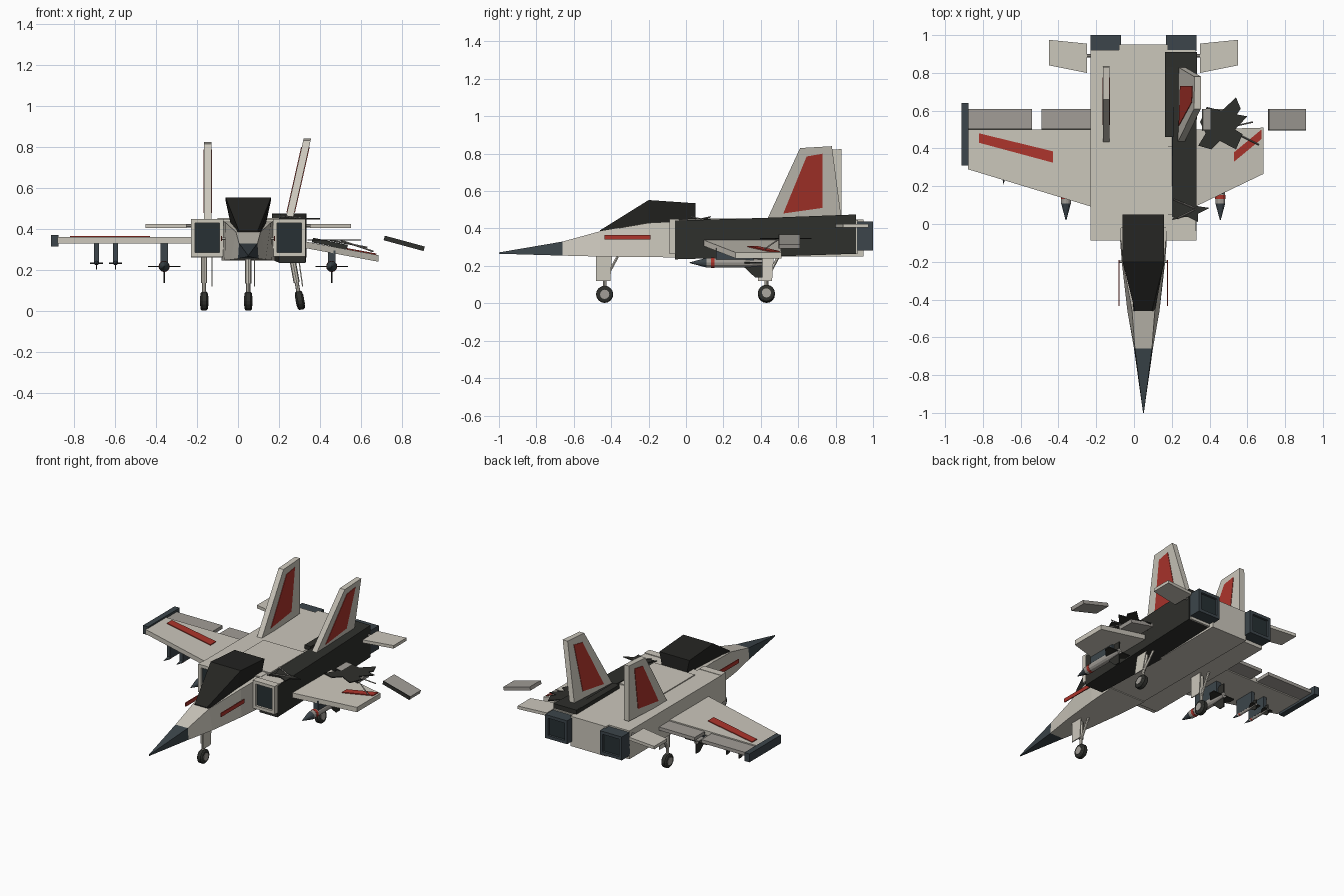
import bpy, bmesh
from math import radians, cos, sin, tau
from mathutils import Vector, Matrix

if "Cube" in bpy.data.objects:
    bpy.data.objects.remove(bpy.data.objects["Cube"])


def mat(name, r, g, b):
    m = bpy.data.materials.new(name)
    m.diffuse_color = (r, g, b, 1)
    m.use_nodes = True
    m.node_tree.nodes["Principled BSDF"].inputs["Base Color"].default_value = m.diffuse_color
    return m


CREAM = mat("cream", .60, .57, .50)
GREY = mat("flap_grey", .36, .34, .31)
DARK = mat("char", .028, .029, .025)
BLACK = mat("glass", .018, .018, .016)
SLATE = mat("slate", .045, .060, .070)
DEEP = mat("duct", .020, .030, .034)
RED = mat("red", .42, .035, .025)


def build(name, verts, faces, m):
    me = bpy.data.meshes.new(name)
    bm = bmesh.new()
    vs = [bm.verts.new(v) for v in verts]
    for f in faces:
        bm.faces.new([vs[i] for i in f])
    bmesh.ops.remove_doubles(bm, verts=bm.verts, dist=1e-5)
    bmesh.ops.recalc_face_normals(bm, faces=bm.faces)
    bm.to_mesh(me)
    bm.free()
    me.materials.append(m)
    ob = bpy.data.objects.new(name, me)
    bpy.context.collection.objects.link(ob)
    return ob


def bridge(name, rings, m):
    """Skin a list of equal-length rings and cap both ends."""
    n = len(rings[0])
    faces = [tuple(range(n)), tuple(range((len(rings) - 1) * n, len(rings) * n))]
    for k in range(len(rings) - 1):
        for i in range(n):
            j = (i + 1) % n
            faces.append((k * n + i, k * n + j, k * n + n + j, k * n + n + i))
    return build(name, [v for r in rings for v in r], faces, m)


def slab(name, pts, offset, m):
    """Planar polygon thickened by an offset vector."""
    o = Vector(offset)
    return bridge(name, [[Vector(p) for p in pts], [Vector(p) + o for p in pts]], m)


def loft(name, secs, m):
    """Trapezoid sections (y, bottom half width, top half width, z0, z1) about x = 0.05."""
    return bridge(name, [[(.05 - b, y, z0), (.05 + b, y, z0), (.05 + t, y, z1), (.05 - t, y, z1)]
                         for y, b, t, z0, z1 in secs], m)


def box(name, x0, x1, y0, y1, z0, z1, m):
    return slab(name, [(x0, y0, z0), (x1, y0, z0), (x1, y1, z0), (x0, y1, z0)], (0, 0, z1 - z0), m)


def lathe(name, a, axis, prof, n, m):
    """Round part: profile of (distance along axis, radius) from point a."""
    q = Vector(axis).to_track_quat('Z', 'Y')
    rings = [[Vector(a) + q @ Vector((r * cos(tau * i / n), r * sin(tau * i / n), d))
              for i in range(n)] for d, r in prof]
    return bridge(name, rings, m)


def rod(name, a, b, r, m, n=8):
    d = Vector(b) - Vector(a)
    return lathe(name, a, d, [(0, r), (d.length, r)], n, m)


def duct(name, x, y, z, w, h, depth, m, facing):
    """Square frame with a recessed dark panel at its open end."""
    t = .02
    def ring(yy, k):
        return [(x + sx * (w / 2 - k), yy, z + sz * (h / 2 - k))
                for sx, sz in ((-1, -1), (1, -1), (1, 1), (-1, 1))]
    back = y - facing * depth
    bridge(name, [ring(back, 0), ring(y, 0), ring(y, t), ring(y - facing * .02, t)], m)
    bridge(name + "_opening", [ring(y - facing * .02, t), ring(y - facing * .015, t)], DEEP)


# Fuselage
loft("nose_cone", [(-1, .002, .002, .265, .272), (-.66, .05, .045, .255, .33)], SLATE)
loft("forward_fuselage", [(-.66, .05, .045, .255, .33), (-.46, .085, .06, .25, .385),
                          (-.2, .115, .11, .247, .43), (0, .13, .125, .245, .44)], CREAM)
box("centre_body", -.08, .18, -.02, .95, .25, .447, CREAM)
box("dorsal_panel", -.10, .20, .05, .41, .40, .453, CREAM)
loft("canopy", [(-.46, .06, .045, .38, .39), (-.2, .085, .11, .42, .552), (.05, .085, .11, .42, .535)], BLACK)
for x in (-.08, .178):
    box("nose_stripe", x - .003, x + .003, -.435, -.19, .34, .365, RED)
    rod("stripe_mount", (x, -.2, .352), (.05, -.2, .352), .006, CREAM, 4)

# Nacelles, intakes, exhausts
box("left_nacelle", -.23, -.07, -.06, .92, .26, .447, CREAM)
box("right_nacelle", .17, .325, -.05, .92, .265, .445, CREAM)
for x in (-.15, .25):
    duct("intake", x, -.088, .357, .16, .185, .05, CREAM, -1)
    duct("exhaust", x, 1.0, .36, .16, .155, .085, SLATE, 1)
# scorched skin, pitched slightly nose-down
bridge("burnt_nacelle", [[(.20, -.06, .235), (.33, -.06, .235), (.33, -.06, .442), (.20, -.06, .442)],
                         [(.165, .46, .25), (.332, .46, .25), (.332, .46, .458), (.205, .46, .458)],
                         [(.165, .91, .265), (.333, .91, .265), (.333, .91, .475), (.165, .91, .475)]], DARK)
box("burnt_top_panel", .165, .21, .46, .91, .43, .472, DARK)

# Left wing
slab("left_wing", [(-.22, .09, .33), (-.22, .5, .33), (-.88, .5, .33), (-.88, .29, .33)], (0, 0, .03), CREAM)
slab("left_wing_stripe", [(-.82, .48, .36), (-.82, .43, .36), (-.43, .325, .36), (-.43, .385, .36)],
     (0, 0, .005), RED)
for x0, x1 in ((-.88, -.54), (-.49, -.23)):
    box("left_flap", x0, x1, .505, .61, .333, .355, GREY)
    box("flap_hinge", x0, x1, .495, .51, .34, .35, DARK)
box("wingtip_rail", -.912, -.875, .31, .64, .315, .37, SLATE)

# Broken right wing, drooping
slab("right_wing", [(.32, .09, .308), (.32, .5, .308), (.685, .51, .24), (.685, .265, .24)], (0, 0, .032), CREAM)
def wing_z(x):
    return .34 - (x - .32) * .186
slab("right_wing_stripe", [(x, y, wing_z(x)) for x, y in ((.53, .38), (.675, .50), (.675, .45), (.53, .33))],
     (0, 0, .006), RED)
for x0, x1, z0, z1 in ((.36, .53, .335, .30), (.71, .905, .345, .292)):
    slab("loose_flap", [(x0, .5, z0), (x1, .5, z1), (x1, .61, z1), (x0, .61, z0)], (.006, 0, .022), GREY)
    slab("loose_flap_edge", [(x0, .495, z0), (x1, .495, z1), (x1, .502, z1), (x0, .502, z0)],
         (.006, 0, .022), DARK)

# Torn metal
torn = [(.35, .54), (.385, .62), (.465, .60), (.54, .67), (.565, .61), (.545, .58), (.6, .57),
        (.535, .50), (.575, .475), (.54, .395), (.455, .44), (.41, .395), (.34, .415), (.38, .48)]
slab("torn_wing_skin", [(x, y, .343) for x, y in torn], (0, 0, .006), DARK)
small = [(.2, .02), (.23, .07), (.21, .13), (.30, .10), (.40, .085), (.34, .055), (.34, .01), (.28, .04)]
slab("torn_nacelle_skin", [(x, y, .447) for x, y in small], (0, 0, .006), DARK)
for a, b in (((.45, .5, .345), (.63, .54, .31)), ((.5, .5, .345), (.66, .42, .29)),
             ((.33, .08, .45), (.21, .13, .462)), ((.33, .08, .45), (.23, .03, .462))):
    rod("torn_spar", a, b, .004, GREY, 4)

# Tail fins with red panels on both faces
FIN = [(.43, .44), (.61, .83), (.78, .84), (.83, .46)]
PANEL = [(.52, .48), (.645, .785), (.73, .80), (.73, .51)]
for side, xb, lean in (("left", -.147, 0), ("right", .248, .225)):
    dy = .05 if side == "left" else 0
    def at(y, z, dx):
        k = (z - .44) / .39
        return (xb + lean * (z - .44) + dx, y + dy * k, z - (.015 * k if dy else 0))
    slab(side + "_fin", [at(y, z, -.018) for y, z in FIN], (.036, 0, 0), CREAM)
    slab(side + "_fin_panel", [at(y, z, -.021) for y, z in PANEL], (.042, 0, 0), RED)

# Tailplanes
for s in (-1, 1):
    slab("tailplane", [(.05 + s * x, y, .405) for x, y in ((.30, .80), (.50, .84), (.50, .975), (.30, .955))],
         (0, 0, .02), CREAM)
    rod("tailplane_pivot", (.05 + s * .26, .89, .415), (.05 + s * .32, .89, .415), .009, GREY)

# Landing gear: wheel point, strut top
for name, w, t, door in (("nose", (.05, -.435, .048), (.05, -.435, .26), .078),
                         ("left", (-.165, .43, .048), (-.165, .43, .27), -.13),
                         ("right", (.302, .43, .052), (.262, .43, .27), .292)):
    w, t = Vector(w), Vector(t)
    up = (t - w).normalized()
    ax = Vector((up.z, 0, -up.x))
    tyre = lathe(name + "_tyre", w - ax * .019, ax,
                 [(0, .030), (.002, .040), (.008, .046), (.030, .046), (.036, .040), (.038, .030)], 16, DARK)
    rod(name + "_hub", w - ax * .021, w + ax * .021, .025, GREY, 12)
    rod(name + "_strut", w, t, .010, CREAM)
    rod(name + "_upper_strut", w.lerp(t, .4), t, .015, CREAM)
    rod(name + "_brace", w.lerp(t, .35), t + Vector((0, .075, 0)), .008, CREAM, 6)
    foot = (w.x - t.x) * .5
    slab(name + "_gear_door", [(door, w.y - .045, .26), (door, w.y + .04, .26),
                               (door + foot, w.y + .03, .12), (door + foot, w.y - .045, .12)],
         (.006, 0, 0), CREAM)


def store(name, x, y, z, s, length, top, chord):
    """Finned store hung on a pylon."""
    nose = length * .23
    lathe(name + "_nose", (x, y, z), (0, 1, 0), [(0, .002 * s), (nose, .026 * s)], 12, SLATE)
    lathe(name + "_body", (x, y + nose, z), (0, 1, 0),
          [(0, .026 * s), (length * .5, .026 * s), (length - nose, .017 * s)], 12, GREY)
    lathe(name + "_band", (x, y + nose + length * .06, z), (0, 1, 0),
          [(0, .0275 * s), (length * .05, .0275 * s)], 12, RED)
    e = y + length
    for dx, dz in ((1, 0), (-1, 0), (0, 1), (0, -1)):
        def p(r, yy):
            return (x + dx * r - dz * .003, yy, z + dz * r - dx * .003)
        slab(name + "_fin", [p(0, e - length * .32), p(.08 * s, e - length * .1), p(.08 * s, e), p(0, e)],
             (dz * .006, 0, dx * .006), DARK)
    box(name + "_pylon", x - .018 * s ** .5, x + .018 * s ** .5, y + chord[0], y + chord[1], z, top, SLATE)


# Stores
store("left_store", -.36, .02, .217, 1, .39, .335, (.14, .34))
store("right_store", .457, .02, .217, 1, .39, .295, (.14, .34))
for x in (-.69, -.597):
    store("small_store", x, .21, .233, .4, .22, .335, (.05, .19))
